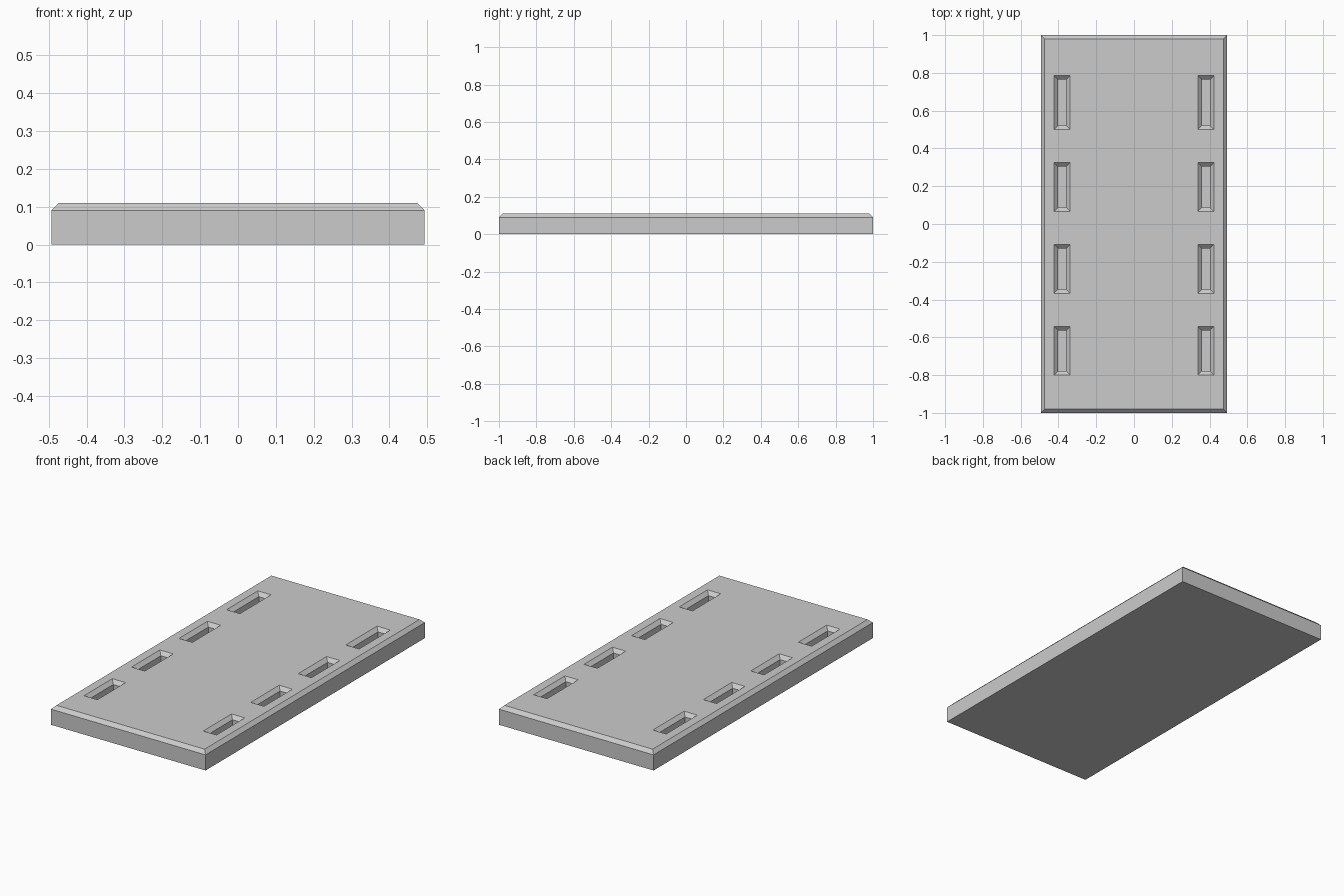
import bpy, bmesh

if "Cube" in bpy.data.objects:
    bpy.data.objects.remove(bpy.data.objects["Cube"])


def loft_rects(name, x0, x1, y0, y1, layers):
    """Closed flat-faced solid from stacked rectangles; layers = (z, inset)."""
    bm = bmesh.new()
    rings = []
    for z, i in layers:
        rings.append([bm.verts.new((x, y, z)) for x, y in (
            (x0 + i, y0 + i), (x1 - i, y0 + i), (x1 - i, y1 - i), (x0 + i, y1 - i))])
    for a, b in zip(rings, rings[1:]):
        for k in range(4):
            n = (k + 1) % 4
            bm.faces.new((a[k], a[n], b[n], b[k]))
    bm.faces.new(rings[0][::-1])
    bm.faces.new(rings[-1])
    bmesh.ops.recalc_face_normals(bm, faces=bm.faces[:])
    mesh = bpy.data.meshes.new(name)
    bm.to_mesh(mesh)
    bm.free()
    obj = bpy.data.objects.new(name, mesh)
    bpy.context.collection.objects.link(obj)
    return obj


TOP, CHAMFER, FLOOR = 0.11, 0.02, 0.04

# Slab with chamfered top edge
slab = loft_rects("slab", -0.493, 0.493, -1, 1,
                  [(0, 0), (TOP - CHAMFER, 0), (TOP, CHAMFER)])

# Chamfered slots along both long sides
cutters = []
for side in (-1, 1):
    for y0, y1 in ((-0.80, -0.542), (-0.367, -0.108), (0.066, 0.325), (0.50, 0.785)):
        xa, xb = sorted((side * 0.338, side * 0.423))
        cutter = loft_rects("slot_cutter", xa, xb, y0, y1,
                            [(FLOOR, 0.021), (TOP - CHAMFER, 0.021),
                             (TOP, 0), (TOP + 0.02, -0.02)])
        cutters.append(cutter)
        mod = slab.modifiers.new("slot", 'BOOLEAN')
        mod.operation = 'DIFFERENCE'
        mod.solver = 'EXACT'
        mod.object = cutter

# Apply the cuts and remove the cutters
bpy.context.view_layer.objects.active = slab
slab.select_set(True)
for mod in list(slab.modifiers):
    bpy.ops.object.modifier_apply(modifier=mod.name)
for cutter in cutters:
    bpy.data.objects.remove(cutter, do_unlink=True)
